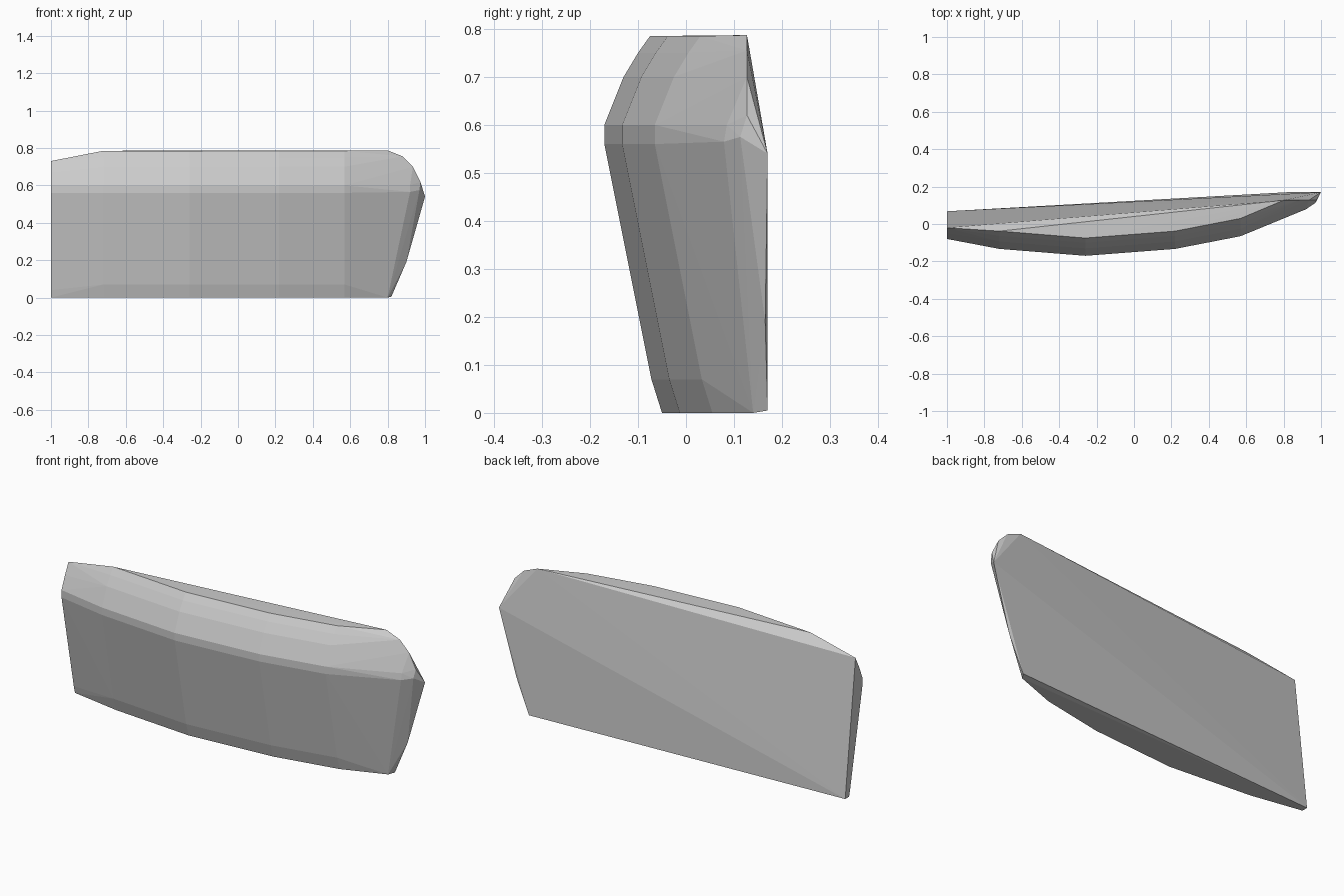
import bpy, bmesh

if "Cube" in bpy.data.objects:
    bpy.data.objects.remove(bpy.data.objects["Cube"])

# Front bow of the panel, as (x, y) stations at the widest height
stations = [(-0.72, -0.133), (-0.26, -0.17), (0.22, -0.133), (0.57, -0.065)]
# Cross-section of the front: (inset towards the back, height)
section = [(0.12, 0.0), (0.098, 0.07), (0.0, 0.56), (0.0, 0.60),
           (0.04, 0.70), (0.07, 0.75), (0.095, 0.785)]
points = [(x, y + inset, z) for x, y in stations for inset, z in section]

# Flat left end
points += [(-1, y, z) for y, z in [(0.068, 0), (0.035, 0), (0.025, 0.04), (-0.08, 0.56),
                                   (-0.08, 0.60), (-0.05, 0.67), (-0.02, 0.73)]]

# Rounded right end: rear outline, then the front shoulder
points += [(0.82, 0.17, 0.005), (0.80, 0.14, 0), (0.90, 0.165, 0.19), (1.0, 0.17, 0.54),
           (0.975, 0.127, 0.62), (0.935, 0.127, 0.70), (0.88, 0.127, 0.755),
           (0.80, 0.127, 0.787), (0.97, 0.113, 0.575), (0.92, 0.079, 0.565),
           (0.92, 0.085, 0.60)]

# Shrink-wrap the profile into one faceted convex shell
bm = bmesh.new()
for p in points:
    bm.verts.new(p)
hull = bmesh.ops.convex_hull(bm, input=bm.verts[:])
loose = {g for g in hull["geom_interior"] + hull["geom_unused"]
         if isinstance(g, bmesh.types.BMVert)}
bmesh.ops.delete(bm, geom=list(loose), context='VERTS')
bmesh.ops.recalc_face_normals(bm, faces=bm.faces[:])

mesh = bpy.data.meshes.new("curved_panel")
bm.to_mesh(mesh)
bm.free()
panel = bpy.data.objects.new("curved_panel", mesh)
bpy.context.collection.objects.link(panel)
